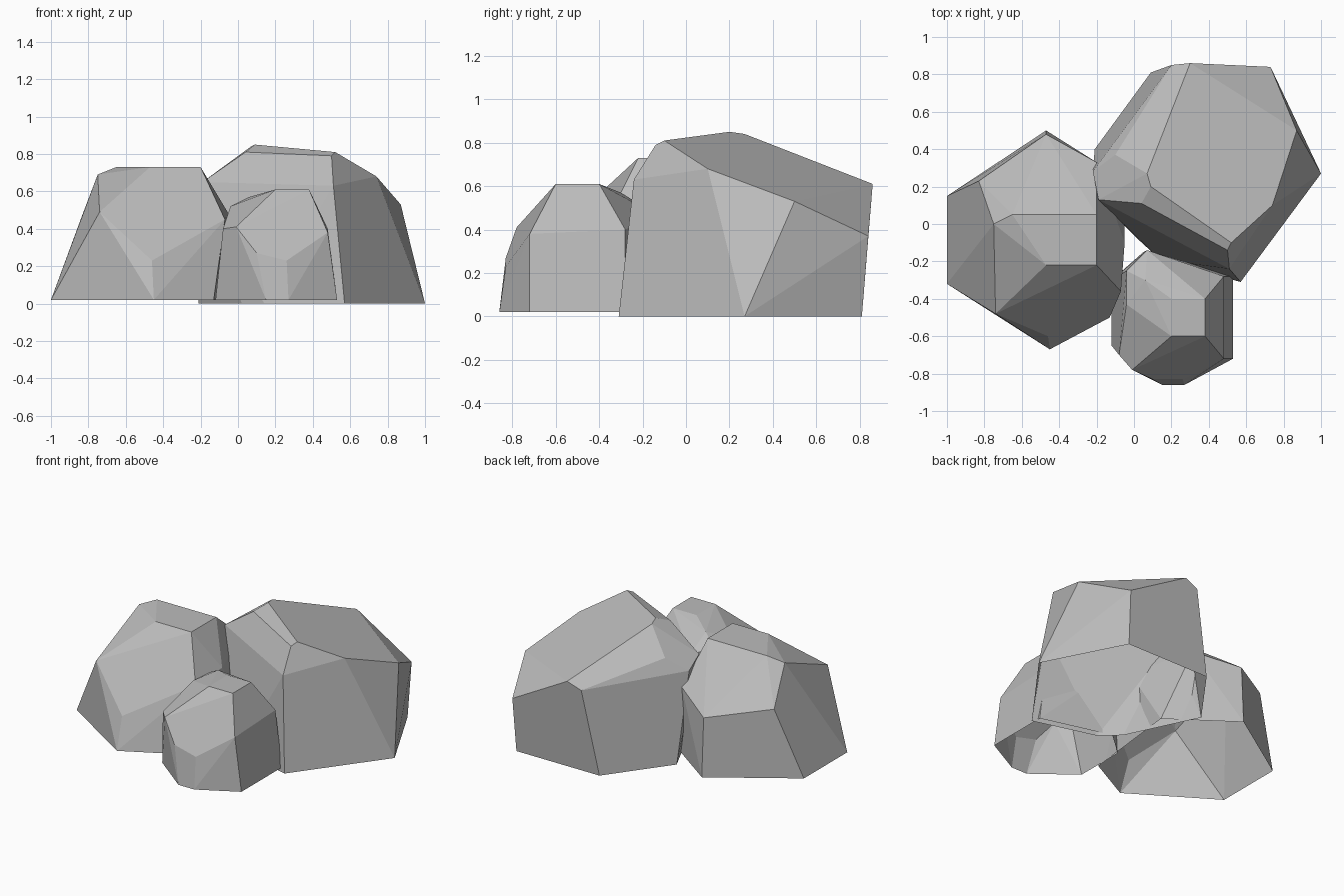
import bpy
import bmesh
import math

# Remove the default object
default = bpy.data.objects.get("Cube")
if default:
    bpy.data.objects.remove(default, do_unlink=True)

# Single stone colour
stone = bpy.data.materials.new("stone_grey")
stone.use_nodes = True
colour = (0.5, 0.5, 0.5, 1)
stone.diffuse_color = colour
stone.node_tree.nodes["Principled BSDF"].inputs["Base Color"].default_value = colour


def make_rock(name, base_height, base_outline, shoulder, crown):
    """Wrap a convex faceted shell around the corners, open at the ground."""
    bm = bmesh.new()
    for x, y in base_outline:
        bm.verts.new((x, y, base_height))
    for corner in shoulder + crown:
        bm.verts.new(corner)
    bmesh.ops.convex_hull(bm, input=list(bm.verts))

    # Drop corners that fell inside the shell
    loose = [v for v in bm.verts if not v.link_faces]
    bmesh.ops.delete(bm, geom=loose, context="VERTS")
    bmesh.ops.recalc_face_normals(bm, faces=list(bm.faces))

    # Merge nearly coplanar triangles into broad chiselled facets
    bmesh.ops.dissolve_limit(bm, angle_limit=math.radians(5),
                             verts=list(bm.verts), edges=list(bm.edges))

    # Leave the underside open
    bm.normal_update()
    underside = [f for f in bm.faces
                 if all(v.co.z < base_height + 0.01 for v in f.verts)]
    bmesh.ops.delete(bm, geom=underside, context="FACES")

    mesh = bpy.data.meshes.new(name)
    bm.to_mesh(mesh)
    bm.free()
    mesh.materials.append(stone)
    mesh.shade_flat()
    rock = bpy.data.objects.new(name, mesh)
    bpy.context.scene.collection.objects.link(rock)
    return rock


# Tall boulder at the back
make_rock(
    "large_back_rock",
    base_height=0,
    base_outline=[(0.57, -0.31), (1, 0.27), (0.72, 0.81), (0.09, 0.81),
                  (-0.21, 0.4), (0.02, -0.08), (0.14, -0.19)],
    shoulder=[(0.51, -0.24, 0.63), (0.87, 0.5, 0.53), (0.73, 0.84, 0.37),
              (0.3, 0.86, 0.61), (0.2, 0.85, 0.57), (-0.1, 0.37, 0.69),
              (-0.22, 0.28, 0.6), (-0.19, 0.13, 0.65)],
    crown=[(0.74, 0.1, 0.68), (0.52, -0.1, 0.81), (0.5, -0.14, 0.79),
           (0.04, 0.11, 0.81), (0.09, 0.2, 0.85), (0.07, 0.27, 0.84)],
)

# Broad boulder on the right-hand side
make_rock(
    "medium_side_rock",
    base_height=0.02,
    base_outline=[(-1, -0.32), (-0.45, -0.67), (-0.13, -0.5),
                  (-0.05, 0.2), (-0.47, 0.5), (-1, 0.15)],
    shoulder=[(-0.74, -0.48, 0.49), (-0.46, -0.6, 0.23), (-0.07, -0.36, 0.45),
              (-0.05, -0.1, 0.48), (-0.2, 0.33, 0.5), (-0.47, 0.48, 0.42),
              (-0.83, 0.23, 0.48)],
    crown=[(-0.75, 0, 0.69), (-0.65, 0.05, 0.73), (-0.2, 0.05, 0.73),
           (-0.2, -0.22, 0.73), (-0.47, -0.22, 0.73)],
)

# Small boulder at the front
make_rock(
    "small_front_rock",
    base_height=0.02,
    base_outline=[(0.15, -0.86), (0.27, -0.86), (0.53, -0.72), (0.53, -0.28),
                  (0.05, -0.15), (-0.12, -0.3), (-0.12, -0.65)],
    shoulder=[(0.1, -0.83, 0.27), (0.26, -0.83, 0.23), (0.48, -0.72, 0.38),
              (0.48, -0.28, 0.4), (0.07, -0.14, 0.47), (-0.08, -0.7, 0.4),
              (-0.01, -0.78, 0.41)],
    crown=[(-0.04, -0.43, 0.52), (-0.04, -0.25, 0.51), (0.06, -0.3, 0.57),
           (0.2, -0.6, 0.61), (0.38, -0.6, 0.61), (0.38, -0.4, 0.61),
           (0.2, -0.4, 0.61)],
)
